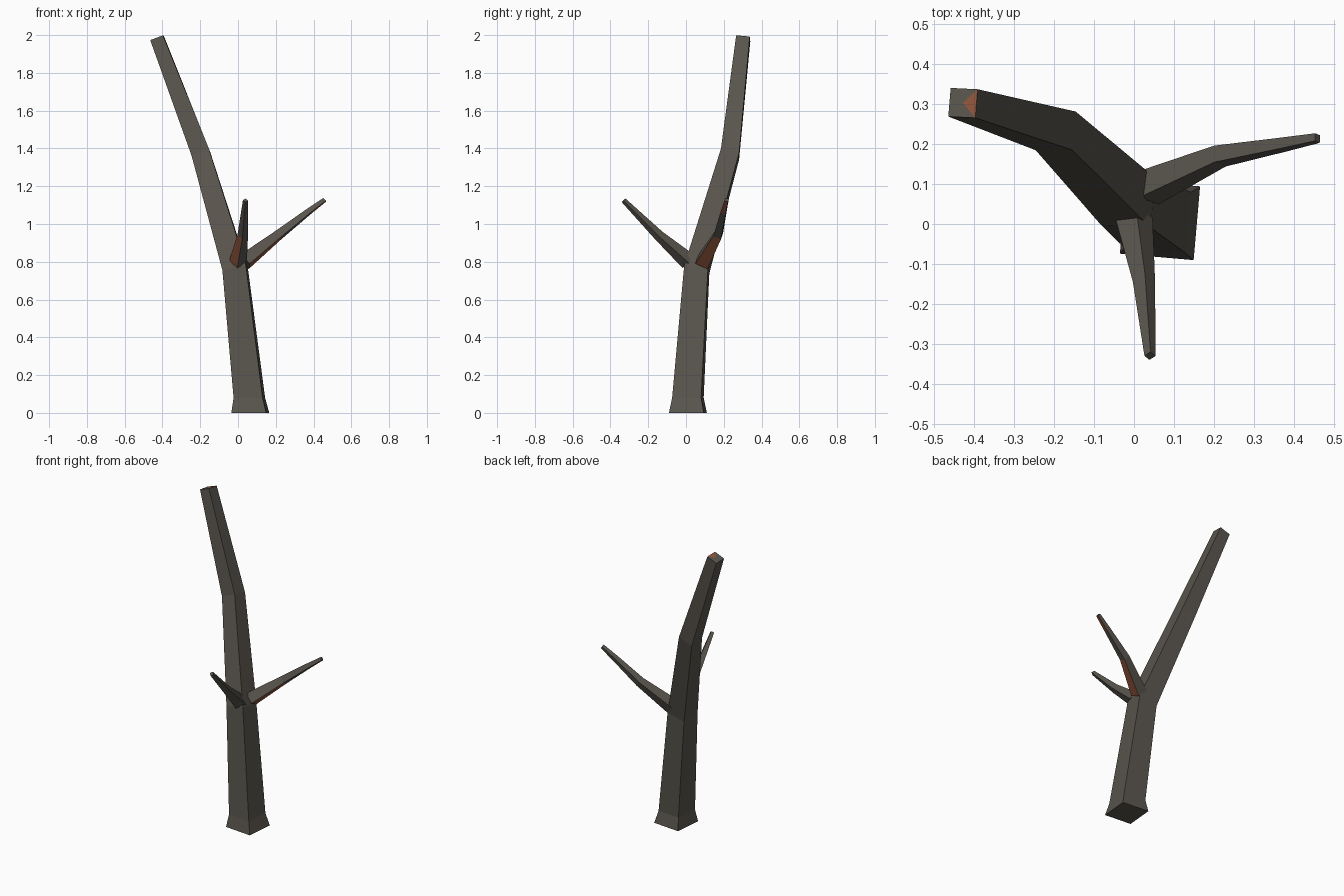
import bpy, bmesh, math
from mathutils import Vector

cube = bpy.data.objects.get("Cube")
if cube:
    bpy.data.objects.remove(cube)


def material(name, rgb):
    m = bpy.data.materials.new(name)
    m.use_nodes = True
    m.diffuse_color = (*rgb, 1)
    bsdf = m.node_tree.nodes["Principled BSDF"]
    bsdf.inputs["Base Color"].default_value = (*rgb, 1)
    bsdf.inputs["Roughness"].default_value = 0.9
    return m


BARK = material("dark_bark", (0.10, 0.09, 0.075))
WOOD = material("bare_wood", (0.28, 0.09, 0.045))


def limb(name, rings, side, roll, bare=(), bare_tip=False):
    """Loft square rings (centre, direction, corner radius) into a limb.
    bare lists (segment, face) pairs that show bare wood."""
    bm = bmesh.new()
    loops = []
    for centre, direction, radius in rings:
        d = Vector(direction).normalized()
        u = (side - d * side.dot(d)).normalized()
        v = d.cross(u)
        loop = []
        for k in range(4):
            a = math.radians(roll + 45 + 90 * k)
            loop.append(bm.verts.new(Vector(centre) + radius * (u * math.cos(a) + v * math.sin(a))))
        loops.append(loop)
    for s, (low, high) in enumerate(zip(loops, loops[1:])):
        for k in range(4):
            n = (k + 1) % 4
            face = bm.faces.new((low[k], low[n], high[n], high[k]))
            face.material_index = int((s, k) in bare)
    bm.faces.new(loops[0][::-1])
    cap = bm.faces.new(loops[-1])
    if bare_tip:
        # Split the cut end and leave its +x wedge as bare wood
        wedges = bmesh.ops.poke(bm, faces=[cap])["faces"]
        max(wedges, key=lambda f: f.calc_center_median().x).material_index = 1
    mesh = bpy.data.meshes.new(name)
    bm.to_mesh(mesh)
    bm.free()
    mesh.materials.append(BARK)
    mesh.materials.append(WOOD)
    obj = bpy.data.objects.new(name, mesh)
    bpy.context.collection.objects.link(obj)
    return obj


# Trunk with a flared foot, bending into the tall main bough
limb("trunk", [
    ((0.065, 0.01, 0), (0, 0, 1), 0.131),
    ((0.06, 0.01, 0.08), (0, 0, 1), 0.109),
    ((-0.015, 0.057, 0.76), (-0.2, 0.15, 1), 0.09),
    ((-0.196, 0.233, 1.37), (-0.4, 0.25, 1), 0.07),
    ((-0.428, 0.303, 1.983), (-0.37, 0.12, 1), 0.051),
], Vector((1, 0, 0)), -5, bare_tip=True)

# Short branch reaching forward
limb("front_branch", [
    ((0, 0.015, 0.8), (0.1, -0.7, 0.7), 0.047),
    ((0.025, -0.145, 0.94), (0.1, -0.7, 0.7), 0.028),
    ((0.04, -0.33, 1.125), (0.07, -0.7, 0.7), 0.014),
], Vector((1, 0, 0)), 40, bare={(0, 1)})

# Longer branch reaching to the left side
limb("left_branch", [
    ((0.035, 0.09, 0.8), (0.75, 0.35, 0.65), 0.05),
    ((0.215, 0.17, 0.942), (0.8, 0.25, 0.62), 0.031),
    ((0.375, 0.199, 1.066), (0.8, 0.15, 0.62), 0.02),
    ((0.459, 0.215, 1.128), (0.8, 0.15, 0.62), 0.014),
], Vector((0, 1, 0)), -15, bare={(0, 2), (2, 2)})
